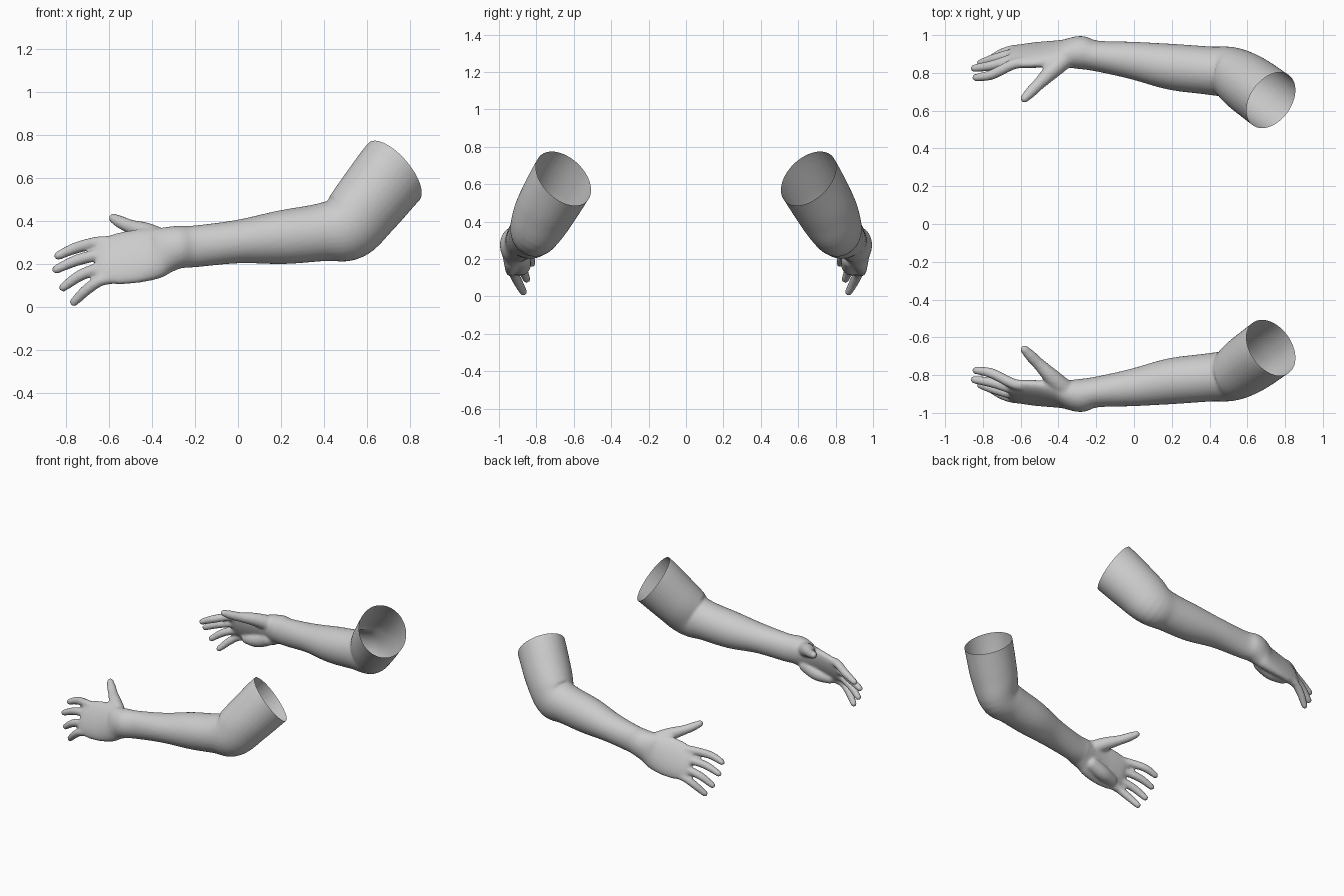
import bpy, bmesh, math
from mathutils import Vector, Matrix

if "Cube" in bpy.data.objects:
    bpy.data.objects.remove(bpy.data.objects["Cube"])


def catmull(rows, steps):
    """Smoothly interpolate rows of numbers."""
    out = []
    n = len(rows)
    for i in range(n - 1):
        p0, p1, p2, p3 = (rows[max(0, min(n - 1, i + k))] for k in (-1, 0, 1, 2))
        for s in range(steps):
            t = s / steps
            out.append([0.5 * (2 * b + (c - a) * t + (2 * a - 5 * b + 4 * c - d) * t * t
                               + (3 * b - a - 3 * c + d) * t ** 3)
                        for a, b, c, d in zip(p0, p1, p2, p3)])
    out.append(list(rows[-1]))
    return out


def loft(bm, stations, steps=5, sides=32):
    """Closed skin over elliptical sections (x, y, z, half width, half height, tilt)."""
    rows = catmull(stations, steps)
    cs = [Vector(r[:3]) for r in rows]
    rings = []
    for i, r in enumerate(rows):
        t = (cs[min(i + 1, len(cs) - 1)] - cs[max(i - 1, 0)]).normalized()
        u = t.cross(Vector((0, 0, 1))).normalized()
        v = u.cross(t)
        k = math.radians(r[5])
        u, v = u * math.cos(k) + v * math.sin(k), v * math.cos(k) - u * math.sin(k)
        rings.append([bm.verts.new(cs[i] + u * r[3] * math.cos(a) + v * r[4] * math.sin(a))
                      for a in (2 * math.pi * j / sides for j in range(sides))])
    for p, q in zip(rings, rings[1:]):
        for j in range(sides):
            bm.faces.new((p[j], p[(j + 1) % sides], q[(j + 1) % sides], q[j]))
    bm.faces.new(rings[0])
    bm.faces.new(rings[-1])


def digit(bm, pts):
    """Tapered finger through (x, y, z, radius) points with rounded ends."""
    loft(bm, [(x, y, z, r, r, 0) for x, y, z, r in pts], 5, 20)
    for x, y, z, r in (pts[0], pts[-1]):
        bmesh.ops.create_uvsphere(bm, u_segments=20, v_segments=12, radius=r,
                                  matrix=Matrix.Translation((x, y, z)))


bm = bmesh.new()

# palm, wrist, forearm, elbow and upper arm
loft(bm, [
    (-.66, -.885, .215, .022, .095, 25),
    (-.62, -.888, .218, .036, .116, 25),
    (-.55, -.893, .226, .044, .130, 24),
    (-.47, -.898, .237, .050, .133, 23),
    (-.39, -.902, .250, .062, .125, 20),
    (-.34, -.906, .265, .077, .109, 14),
    (-.28, -.907, .279, .088, .100, 7),
    (-.20, -.890, .283, .081, .097, 0),
    (.00, -.865, .305, .100, .101, 0),
    (.20, -.832, .325, .122, .125, 0),
    (.40, -.812, .350, .128, .136, 0),
    (.51, -.800, .375, .138, .160, 0),
    (.60, -.745, .475, .158, .170, 0),
    (.725, -.655, .630, .164, .181, 0),
    (.79, -.609, .690, .164, .181, 0)])

# fingers, index to little
for pts in (
    [(-.56, -.858, .295, .030), (-.64, -.845, .303, .028), (-.755, -.790, .275, .027), (-.836, -.775, .240, .021)],
    [(-.56, -.880, .245, .030), (-.64, -.873, .244, .028), (-.750, -.840, .218, .027), (-.845, -.825, .176, .021)],
    [(-.56, -.905, .190, .030), (-.64, -.900, .182, .028), (-.735, -.876, .147, .027), (-.813, -.852, .092, .021)],
    [(-.56, -.925, .140, .029), (-.64, -.921, .124, .027), (-.705, -.900, .080, .026), (-.763, -.870, .024, .021)],
):
    digit(bm, pts)

# thumb with its fleshy base, and the heel of the palm
digit(bm, [(-.36, -.880, .315, .052), (-.43, -.815, .350, .045), (-.50, -.745, .375, .033),
           (-.545, -.700, .395, .030), (-.580, -.664, .414, .023)])
digit(bm, [(-.37, -.880, .200, .050), (-.46, -.880, .165, .050), (-.55, -.895, .150, .040)])

bmesh.ops.recalc_face_normals(bm, faces=bm.faces[:])
mesh = bpy.data.meshes.new("arm_parts")
bm.to_mesh(mesh)
bm.free()

# fuse the parts into one smooth skin
arm = bpy.data.objects.new("right_arm", mesh)
bpy.context.collection.objects.link(arm)
fuse = arm.modifiers.new("fuse", 'REMESH')
fuse.mode = 'VOXEL'
fuse.voxel_size = 0.009
soften = arm.modifiers.new("soften", 'SMOOTH')
soften.factor = 0.5
soften.iterations = 6
bpy.context.view_layer.update()
skin = bpy.data.meshes.new_from_object(arm.evaluated_get(bpy.context.evaluated_depsgraph_get()))
arm.modifiers.clear()

# cut the upper arm open
bm = bmesh.new()
bm.from_mesh(skin)
bmesh.ops.bisect_plane(bm, geom=bm.verts[:] + bm.edges[:] + bm.faces[:],
                       plane_co=(.725, -.655, .63), plane_no=(.65, .46, .60), clear_outer=True)
for f in bm.faces:
    f.smooth = True
bm.to_mesh(skin)

# mirrored arm
bmesh.ops.scale(bm, vec=(1, -1, 1), verts=bm.verts[:])
bmesh.ops.reverse_faces(bm, faces=bm.faces[:])
other = bpy.data.meshes.new("left_arm")
bm.to_mesh(other)
bm.free()
arm.data = skin
bpy.context.collection.objects.link(bpy.data.objects.new("left_arm", other))
